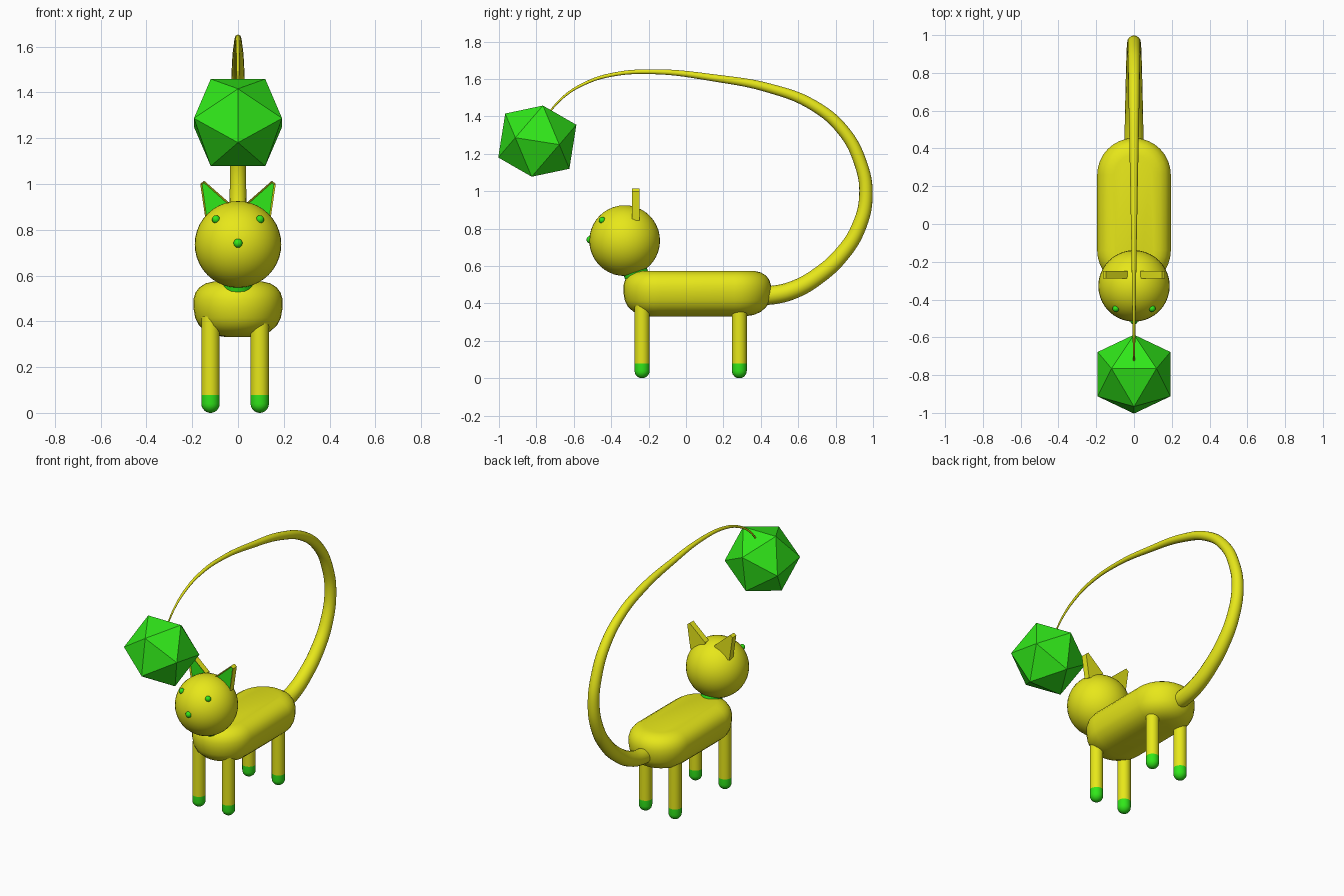
import bpy, bmesh, math
from mathutils import Matrix, Vector

cube = bpy.data.objects.get("Cube")
if cube:
    bpy.data.objects.remove(cube, do_unlink=True)


def material(name, rgb):
    m = bpy.data.materials.new(name)
    m.use_nodes = True
    m.diffuse_color = (*rgb, 1)
    m.node_tree.nodes["Principled BSDF"].inputs["Base Color"].default_value = (*rgb, 1)
    return m


YELLOW = material("yellow", (0.8, 0.8, 0.01))
GREEN = material("green", (0.03, 0.8, 0.01))


def finish(name, bm, mats, smooth=True):
    bmesh.ops.recalc_face_normals(bm, faces=bm.faces)
    mesh = bpy.data.meshes.new(name)
    bm.to_mesh(mesh)
    bm.free()
    for m in mats:
        mesh.materials.append(m)
    ob = bpy.data.objects.new(name, mesh)
    bpy.context.collection.objects.link(ob)
    if smooth:
        bpy.ops.object.select_all(action='DESELECT')
        ob.select_set(True)
        bpy.context.view_layer.objects.active = ob
        bpy.ops.object.shade_smooth_by_angle(angle=math.radians(40))
    return ob


def ball(name, centre, radius, mat, segments=24):
    bm = bmesh.new()
    bmesh.ops.create_uvsphere(bm, u_segments=segments, v_segments=segments // 2,
                              radius=radius, matrix=Matrix.Translation(centre))
    return finish(name, bm, [mat])


def loft(bm, rings):
    """Skin a list of equal point rings and cap both ends."""
    loops = [[bm.verts.new(p) for p in ring] for ring in rings]
    n = len(loops[0])
    for a, b in zip(loops, loops[1:]):
        for i in range(n):
            j = (i + 1) % n
            bm.faces.new((a[i], a[j], b[j], b[i]))
    bm.faces.new(loops[0])
    bm.faces.new(loops[-1])


# Body: stacked stadium outlines
def stadium(r, z, front=-0.14, back=0.26, steps=16):
    pts = []
    for centre, start in ((back, 0), (front, math.pi)):
        for i in range(steps + 1):
            a = start + math.pi * i / steps
            pts.append((r * math.cos(a), centre + r * math.sin(a), z))
    return pts


profile = [(0.05, 0.331), (0.10, 0.338), (0.14, 0.355), (0.17, 0.382), (0.187, 0.415),
           (0.195, 0.46), (0.195, 0.495), (0.186, 0.525), (0.168, 0.549),
           (0.14, 0.566), (0.105, 0.574)]
bm = bmesh.new()
loft(bm, [stadium(r, z) for r, z in profile])
finish("body", bm, [YELLOW])

# Legs with rounded green paws
R = 0.04
leg_rings = [(R * math.sin(a), R - R * math.cos(a))
             for a in (math.radians(d) for d in (8, 25, 42, 60, 75, 90))]
leg_rings += [(R, 0.078), (R, 0.42)]
for end, y in (("front", -0.235), ("back", 0.285)):
    for side, x in (("right", -0.12), ("left", 0.095)):
        bm = bmesh.new()
        loft(bm, [[(x + r * math.cos(t), y + r * math.sin(t), z)
                   for t in (math.tau * i / 24 for i in range(24))] for r, z in leg_rings])
        for f in bm.faces:
            f.material_index = int(f.calc_center_median().z < 0.077)
        finish(f"{end}_{side}_leg", bm, [YELLOW, GREEN])

# Head, nose and eyes
HEAD = Vector((0, -0.328, 0.736))
ball("head", HEAD, 0.189, YELLOW, 40)
ball("nose", (0, -0.512, 0.741), 0.02, GREEN, 16)
for side, s in (("right", -1), ("left", 1)):
    ball(f"{side}_eye", (s * 0.096, -0.448, 0.845), 0.018, GREEN, 16)

# Neck and collar
for name, r, depth, mat in (("neck", 0.055, 0.14, YELLOW), ("collar", 0.065, 0.03, GREEN)):
    bm = bmesh.new()
    bmesh.ops.create_cone(bm, cap_ends=True, segments=32, radius1=r, radius2=r, depth=depth,
                          matrix=Matrix.Translation((0, -0.268, 0.562))
                          @ Matrix.Rotation(math.radians(17), 4, 'X'))
    finish(name, bm, [mat])

# Ears: thin wedges with a sunken green front
outline = [(0.165, 1.0), (0.148, 1.014), (0.035, 0.915), (0.04, 0.85), (0.142, 0.845)]
for side, s in (("right", -1), ("left", 1)):
    bm = bmesh.new()
    loft(bm, [[(s * x, y, z) for x, z in outline] for y in (-0.288, -0.248)])
    bmesh.ops.recalc_face_normals(bm, faces=bm.faces)
    front = min(bm.faces, key=lambda f: f.calc_center_median().y)
    bmesh.ops.inset_region(bm, faces=[front], thickness=0.009, depth=-0.008)
    front.material_index = 1
    finish(f"{side}_ear", bm, [YELLOW, GREEN], smooth=False)

# Tail: tapering curve given as y, z, radius
path = [(0.38, 0.442, 0.05), (0.47, 0.446, 0.05), (0.58, 0.475, 0.048), (0.71, 0.55, 0.045),
        (0.83, 0.66, 0.042), (0.92, 0.80, 0.039), (0.962, 0.98, 0.036), (0.93, 1.16, 0.034),
        (0.84, 1.325, 0.032), (0.68, 1.46, 0.029), (0.45, 1.55, 0.025), (0.15, 1.606, 0.019),
        (-0.17, 1.639, 0.013), (-0.40, 1.622, 0.01), (-0.55, 1.572, 0.008),
        (-0.66, 1.50, 0.006), (-0.75, 1.40, 0.004)]
curve = bpy.data.curves.new("tail", 'CURVE')
curve.dimensions = '3D'
curve.bevel_depth = 1
curve.bevel_resolution = 6
curve.resolution_u = 8
curve.use_fill_caps = True
spline = curve.splines.new('BEZIER')
spline.bezier_points.add(len(path) - 1)
for p, (y, z, r) in zip(spline.bezier_points, path):
    p.co = (0, y, z)
    p.radius = r
    p.handle_left_type = p.handle_right_type = 'AUTO'
curve.materials.append(YELLOW)
tail = bpy.data.objects.new("tail", curve)
bpy.context.collection.objects.link(tail)
bpy.ops.object.select_all(action='DESELECT')
tail.select_set(True)
bpy.context.view_layer.objects.active = tail
bpy.ops.object.convert(target='MESH')
bpy.ops.object.shade_smooth_by_angle(angle=math.radians(50))

# Twenty-sided lure: hull of three golden rectangles
phi = (1 + math.sqrt(5)) / 2
h = 0.119
tilt = Matrix.Translation((0, -0.795, 1.268)) @ Matrix.Rotation(math.radians(-9), 4, 'X')
bm = bmesh.new()
for a in (-h, h):
    for b in (-h * phi, h * phi):
        for p in ((0, b, a), (a, 0, b), (b, a, 0)):
            bm.verts.new(tilt @ Vector(p))
bmesh.ops.convex_hull(bm, input=bm.verts)
finish("lure", bm, [GREEN], smooth=False)
